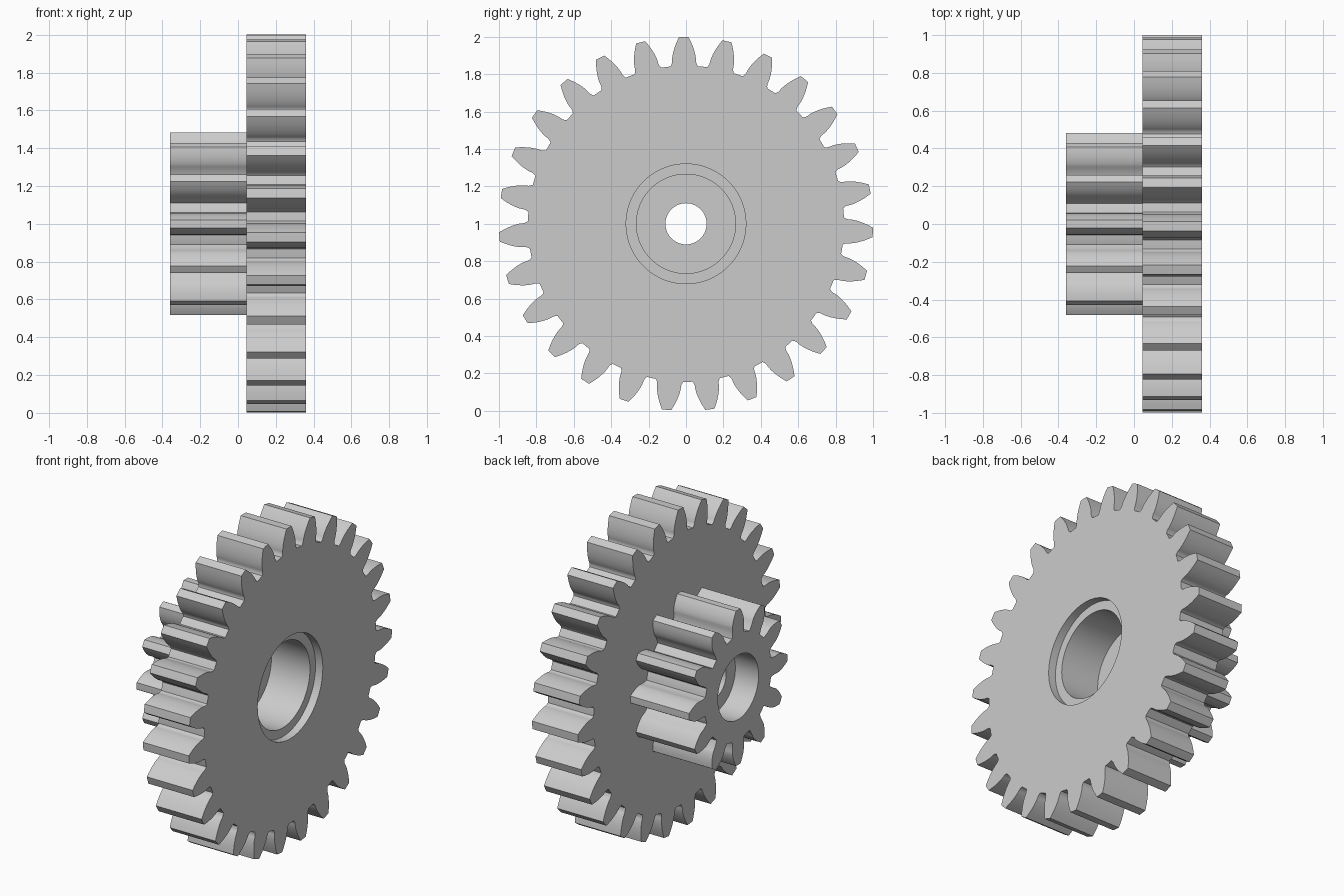
import bpy
import bmesh
from math import sin, cos, tan, acos, pi, radians

cube = bpy.data.objects.get("Cube")
if cube:
    bpy.data.objects.remove(cube, do_unlink=True)

# One plain grey material
GREY = (0.6, 0.6, 0.6, 1.0)
grey = bpy.data.materials.new("plain_grey")
grey.use_nodes = True
grey.diffuse_color = GREY
grey.node_tree.nodes["Principled BSDF"].inputs["Base Color"].default_value = GREY

MODULE = 2 / 29          # tooth size shared by both gears
PRESSURE = radians(20)
AXIS_Z = 1.0


def involute(angle):
    return tan(angle) - angle


def gear_outline(teeth, phase):
    """Closed list of (radius, angle) around an involute gear."""
    pitch = MODULE * teeth / 2
    base = pitch * cos(PRESSURE)
    root, tip = pitch - 1.25 * MODULE, pitch + MODULE
    base_half = pi / (2 * teeth) + involute(PRESSURE)
    flank = []
    # Root fillet, then the involute flank
    for i in range(4):
        t = i / 4
        flank.append((root + (base - root) * t,
                      base_half + 0.012 / root * (1 - t) ** 2))
    for i in range(9):
        r = base + (tip - base) * (i / 8) ** 1.5
        flank.append((r, base_half - involute(acos(min(1, base / r))) - 1e-5 * i))
    points = []
    gap = pi / teeth - flank[0][1]
    for n in range(teeth):
        mid = phase + 2 * pi * n / teeth
        points += [(r, mid - h) for r, h in flank]
        points.append((tip, mid))
        points += [(r, mid + h) for r, h in reversed(flank)]
        # Root arc to the next tooth
        points += [(root, mid + flank[0][1] + gap * s) for s in (0.5, 1.0, 1.5)]
    return points


def make_gear(name, teeth, phase, section):
    """Sweep a closed section of (x, radius) round the axis; None follows the teeth."""
    bm = bmesh.new()
    rings = []
    for r_out, a in gear_outline(teeth, phase):
        ring = []
        for x, r in section:
            radius = r_out if r is None else r
            ring.append(bm.verts.new((x, radius * sin(a), AXIS_Z + radius * cos(a))))
        rings.append(ring)
    count = len(section)
    for i, ring in enumerate(rings):
        other = rings[(i + 1) % len(rings)]
        for j in range(count):
            k = (j + 1) % count
            bm.faces.new((ring[j], other[j], other[k], ring[k]))
    bmesh.ops.recalc_face_normals(bm, faces=bm.faces)
    mesh = bpy.data.meshes.new(name)
    bm.to_mesh(mesh)
    bm.free()
    mesh.materials.append(grey)
    obj = bpy.data.objects.new(name, mesh)
    bpy.context.collection.objects.link(obj)
    bpy.ops.object.select_all(action='DESELECT')
    obj.select_set(True)
    bpy.context.view_layer.objects.active = obj
    bpy.ops.object.shade_smooth_by_angle(angle=radians(30))
    return obj


LEFT, JOIN, RIGHT = 0.36, 0.045, -0.36

# Large gear with a counterbored opening
make_gear("large_gear", 27, -0.012, [
    (JOIN, 0.265), (JOIN, None), (LEFT, None),
    (LEFT, 0.32), (LEFT - 0.05, 0.32), (LEFT - 0.05, 0.265)])

# Small gear with a recess and a narrow through hole
make_gear("small_gear", 12, 0.0, [
    (RIGHT, 0.2), (RIGHT, None), (JOIN, None),
    (JOIN, 0.11), (-0.2, 0.11), (-0.2, 0.2)])
